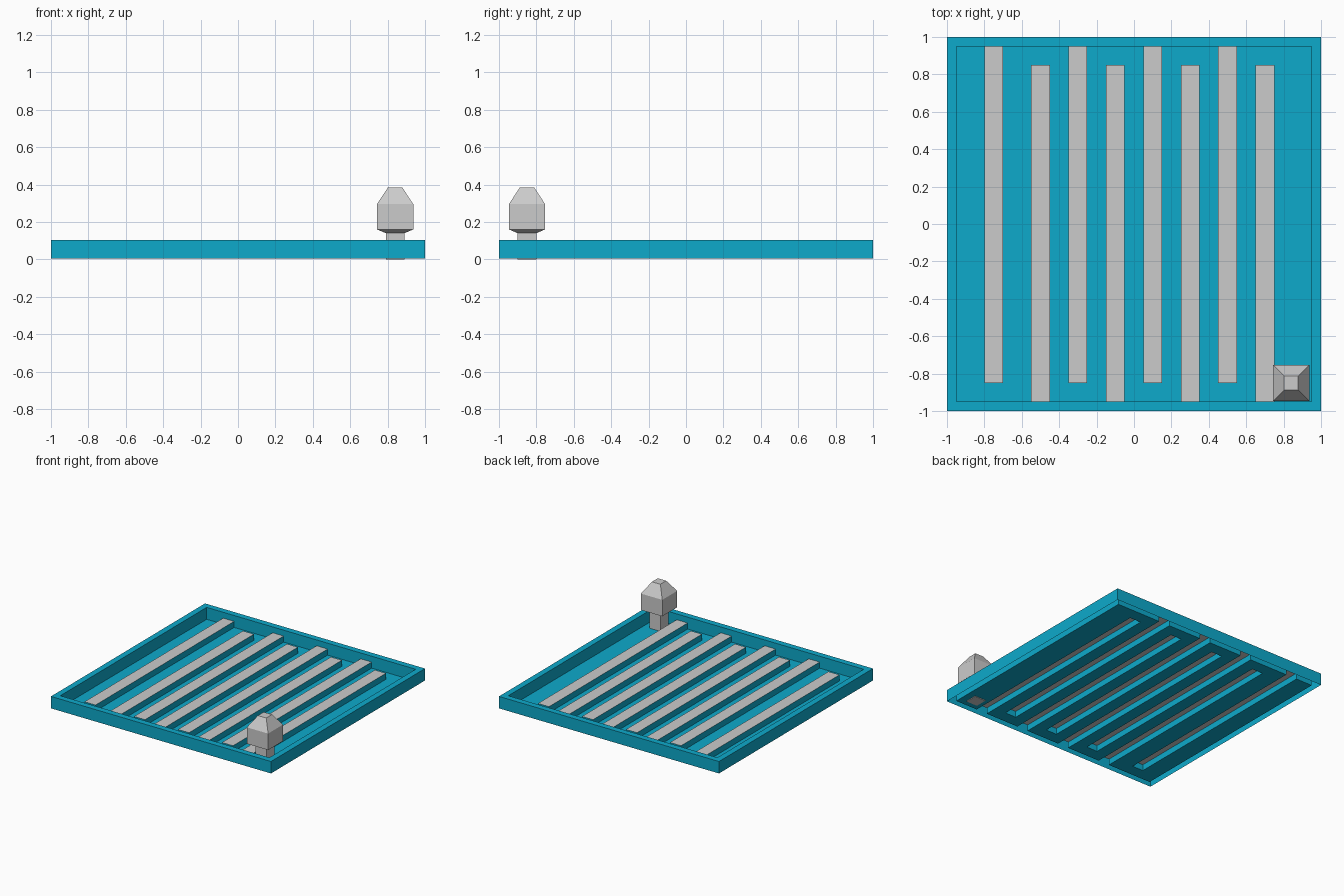
import bpy, bmesh

if "Cube" in bpy.data.objects:
    bpy.data.objects.remove(bpy.data.objects["Cube"])

BASE, BAR, RIM = 0.005, 0.055, 0.103


def finish(bm, name, mat=None):
    bmesh.ops.remove_doubles(bm, verts=bm.verts, dist=1e-5)
    me = bpy.data.meshes.new(name)
    bm.to_mesh(me)
    bm.free()
    ob = bpy.data.objects.new(name, me)
    bpy.context.collection.objects.link(ob)
    if mat:
        me.materials.append(mat)
    return ob


def quad(bm, *pts):
    bm.faces.new([bm.verts.new(p) for p in pts])


blue = bpy.data.materials.new("blue")
blue.diffuse_color = (0.004, 0.40, 0.60, 1)
blue.use_nodes = True
blue.node_tree.nodes["Principled BSDF"].inputs["Base Color"].default_value = blue.diffuse_color

# Bars alternate between touching the back rim and the front rim
bar_x = [-0.8, -0.55, -0.35, -0.15, 0.05, 0.25, 0.45, 0.65]
bars = [(x, x + 0.1, -0.85, 0.95) if i % 2 == 0 else (x, x + 0.1, -0.95, 0.85)
        for i, x in enumerate(bar_x)]

# Tray is one stepped sheet, open underneath: height per grid cell
xs = sorted([-1, -0.95, 0.95, 1] + [e for b in bars for e in b[:2]])
ys = [-1, -0.95, -0.85, 0.85, 0.95, 1]
nx, ny = len(xs) - 1, len(ys) - 1


def height(i, j):
    if not (0 <= i < nx and 0 <= j < ny):
        return BASE
    x, y = (xs[i] + xs[i + 1]) / 2, (ys[j] + ys[j + 1]) / 2
    if max(abs(x), abs(y)) > 0.95:
        return RIM
    return BAR if any(a < x < b and c < y < d for a, b, c, d in bars) else BASE


tray = bmesh.new()
tops = bmesh.new()
for i in range(nx + 1):
    for j in range(ny + 1):
        h = height(i, j)
        # horizontal face of the cell
        if i < nx and j < ny:
            x0, x1, y0, y1 = xs[i], xs[i + 1], ys[j], ys[j + 1]
            quad(tops if h == BAR else tray,
                 (x0, y0, h), (x1, y0, h), (x1, y1, h), (x0, y1, h))
        # step towards the left neighbour
        g = height(i - 1, j)
        if j < ny and g != h:
            x, y0, y1 = xs[i], ys[j], ys[j + 1]
            quad(tray, (x, y0, g), (x, y0, h), (x, y1, h), (x, y1, g))
        # step towards the front neighbour
        g = height(i, j - 1)
        if i < nx and g != h:
            y, x0, x1 = ys[j], xs[i], xs[i + 1]
            quad(tray, (x0, y, g), (x1, y, g), (x1, y, h), (x0, y, h))
finish(tray, "tray", blue)
finish(tops, "bar_tops")

# Corner post with its faceted head: square rings (half width, z)
post = bmesh.new()
profile = [(0.05, 0), (0.05, 0.14), (0.097, 0.16), (0.097, 0.295), (0.038, 0.385)]
rings = [[post.verts.new((0.84 + sx * r, -0.85 + sy * r, z))
          for sx, sy in ((-1, -1), (1, -1), (1, 1), (-1, 1))] for r, z in profile]
for a, b in zip(rings, rings[1:]):
    for k in range(4):
        n = (k + 1) % 4
        post.faces.new((a[k], a[n], b[n], b[k]))
post.faces.new(rings[0][::-1])
post.faces.new(rings[-1])
finish(post, "corner_post")
